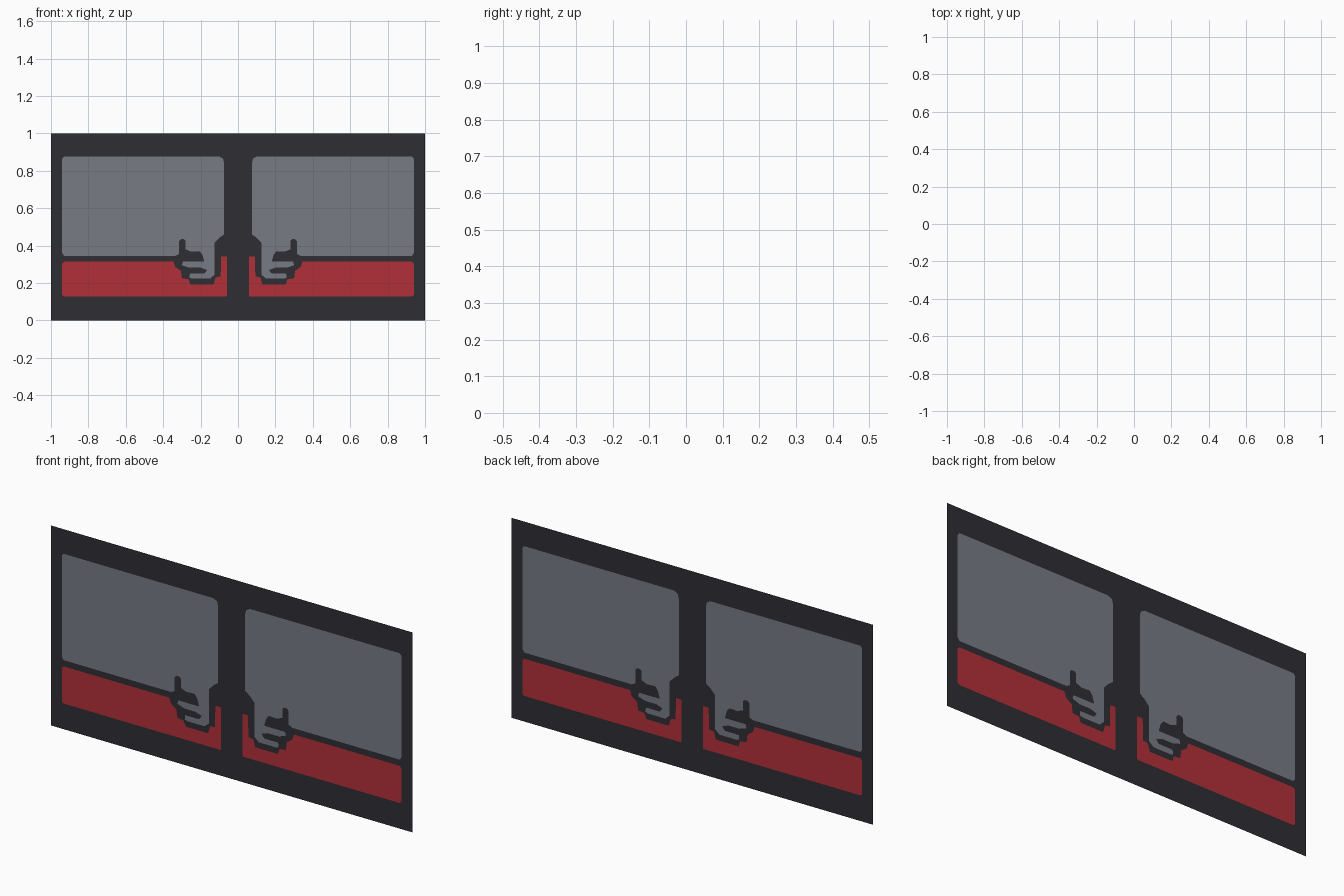
import bpy
import bmesh
from mathutils import Vector
from mathutils.geometry import delaunay_2d_cdt

if "Cube" in bpy.data.objects:
    bpy.data.objects.remove(bpy.data.objects["Cube"])

SHEET_Y = -0.05  # the sheet stands slightly in front of the centre


def material(name, r, g, b):
    m = bpy.data.materials.new(name)
    m.diffuse_color = (r, g, b, 1)
    m.use_nodes = True
    m.node_tree.nodes["Principled BSDF"].inputs["Base Color"].default_value = m.diffuse_color
    return m


mats = [material("dark frame", 0.028, 0.027, 0.034),
        material("grey glass", 0.188, 0.198, 0.235),
        material("red panel", 0.445, 0.030, 0.040)]

# Outlines of the right half, (x, z) in hundredths of a unit
glass = [(7.5, 84.3), (8, 86.5), (10, 87.7), (93, 87.7), (94, 86.5), (94, 36), (93, 34.5),
         (33.5, 34.5), (31.5, 35.5), (31.5, 42.5), (30.5, 43.4), (29, 43.4), (28, 42.5),
         (28, 38), (25, 36.8), (20.5, 37), (19, 35), (18, 31.4), (23, 31.4), (29.5, 31.4),
         (30, 29.5), (26, 28.2), (20, 28.2), (16.5, 27), (18, 25), (25.7, 25), (26, 22.8),
         (24.5, 22.3), (15, 22.3), (12.5, 24.5), (12.5, 41.5), (10, 44.2), (7.5, 46)]
red = [(6, 13), (6, 34.2), (9, 34.2), (9.3, 23.5), (12, 23), (13, 19.3), (25.5, 19.3),
       (26.5, 22), (30, 22.5), (30.5, 26.5), (33.5, 28.5), (34.5, 31.4), (93, 31.4),
       (94, 30.4), (94, 13.7), (93, 12.8), (6.5, 12.8)]


def ccw(loop):
    area = sum(a[0] * b[1] - b[0] * a[1] for a, b in zip(loop, loop[1:] + loop[:1]))
    return loop if area > 0 else loop[::-1]


def mirrored(loop):
    return [(-x, z) for x, z in loop]


# Flat sheet first, then the painted areas cut into it
loops = [([(-100, 0), (100, 0), (100, 100), (-100, 100)], 0)]
for outline, colour in ((glass, 1), (red, 2)):
    loops += [(outline, colour), (mirrored(outline), colour)]

points, faces = [], []
for loop, _ in loops:
    start = len(points)
    points += [Vector((x / 100, z / 100)) for x, z in ccw(loop)]
    faces.append(list(range(start, len(points))))
verts, _, tris, _, _, sources = delaunay_2d_cdt(points, [], faces, 0, 1e-5)

# One double-sided sheet facing the front, coloured by the outline each face lies in
bm = bmesh.new()
bv = [bm.verts.new((v.x, SHEET_Y, v.y)) for v in verts]
for tri, src in zip(tris, sources):
    f = bm.faces.new([bv[i] for i in tri])
    f.material_index = max((loops[i][1] for i in src), default=0)
bm.normal_update()
for f in bm.faces:
    if f.normal.y > 0:
        f.normal_flip()
mesh = bpy.data.meshes.new("window_panel")
bm.to_mesh(mesh)
bm.free()
for m in mats:
    mesh.materials.append(m)
panel = bpy.data.objects.new("window_panel", mesh)
bpy.context.collection.objects.link(panel)
